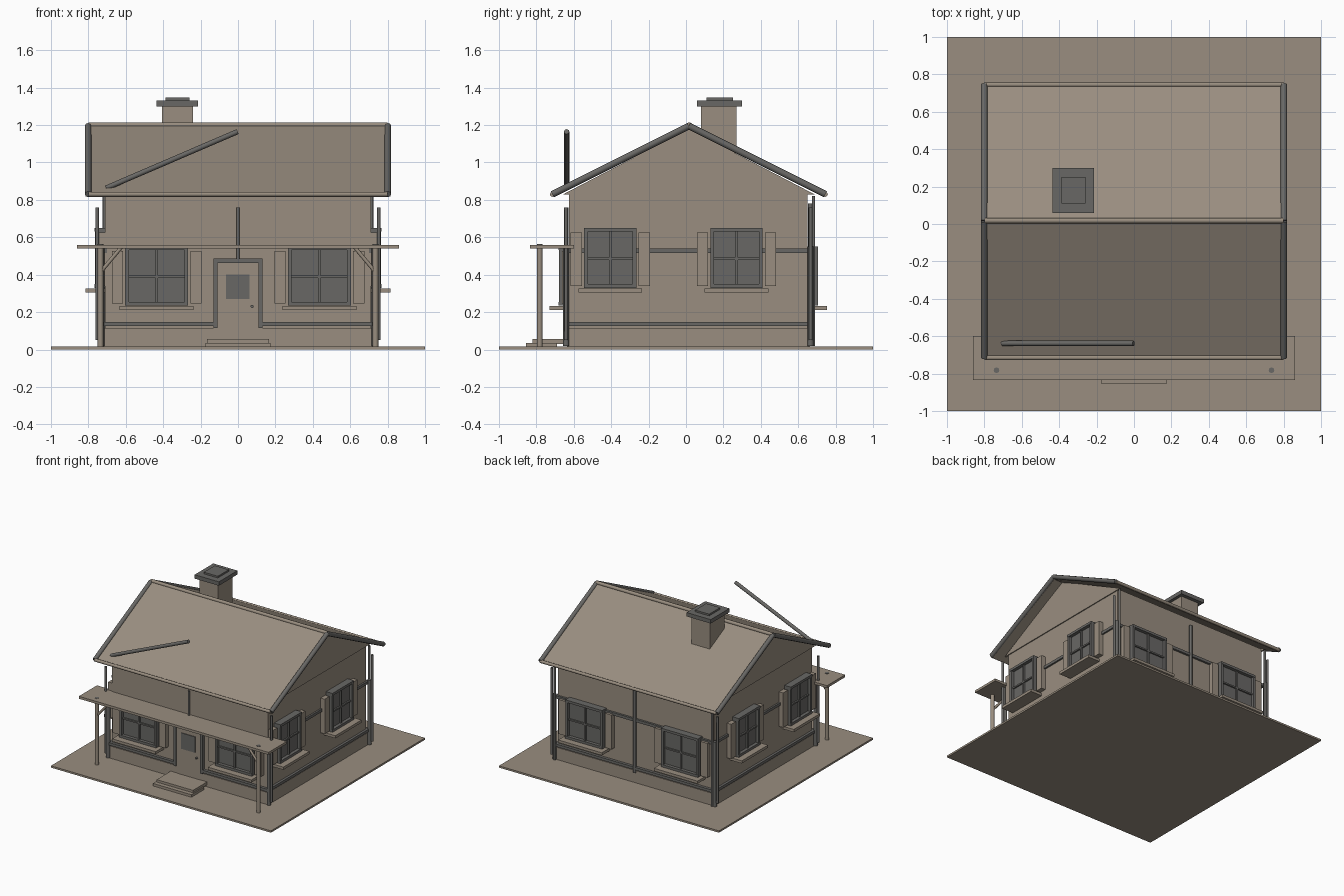
import bpy, bmesh, math
from mathutils import Vector, Matrix

if "Cube" in bpy.data.objects:
    bpy.data.objects.remove(bpy.data.objects["Cube"])


def material(name, rgb):
    m = bpy.data.materials.new(name)
    m.diffuse_color = (*rgb, 1)
    m.use_nodes = True
    m.node_tree.nodes["Principled BSDF"].inputs["Base Color"].default_value = m.diffuse_color
    return m


TAN = material("warm tan", (0.32, 0.27, 0.215))
DARK = material("dark grey", (0.14, 0.137, 0.13))


def finish(name, bm, mat):
    bmesh.ops.recalc_face_normals(bm, faces=bm.faces)
    me = bpy.data.meshes.new(name)
    bm.to_mesh(me)
    bm.free()
    me.materials.append(mat)
    ob = bpy.data.objects.new(name, me)
    bpy.context.collection.objects.link(ob)
    return ob


def box(name, mat, x, y, z, matrix=Matrix()):
    """Box given by its (low, high) range on each axis."""
    size = Matrix.Diagonal((x[1] - x[0], y[1] - y[0], z[1] - z[0], 1))
    mid = Matrix.Translation((sum(x) / 2, sum(y) / 2, sum(z) / 2))
    bm = bmesh.new()
    bmesh.ops.create_cube(bm, size=1, matrix=matrix @ mid @ size)
    return finish(name, bm, mat)


def prism(name, mat, outline, x0, x1):
    """Outline in (y, z) extruded along x."""
    bm = bmesh.new()
    face = bm.faces.new([bm.verts.new((x0, y, z)) for y, z in outline])
    new = bmesh.ops.extrude_face_region(bm, geom=[face])["geom"]
    bmesh.ops.translate(bm, vec=(x1 - x0, 0, 0),
                        verts=[v for v in new if isinstance(v, bmesh.types.BMVert)])
    return finish(name, bm, mat)


def rod(name, mat, a, b, r, sides=12):
    a, b = Vector(a), Vector(b)
    d = b - a
    m = Matrix.Translation((a + b) / 2) @ d.to_track_quat('Z', 'Y').to_matrix().to_4x4()
    bm = bmesh.new()
    bmesh.ops.create_cone(bm, cap_ends=True, segments=sides, radius1=r, radius2=r,
                          depth=d.length, matrix=m)
    ob = finish(name, bm, mat)
    for p in ob.data.polygons:
        p.use_smooth = len(p.vertices) == 4
    return ob


# Ground and house body
box("ground", TAN, (-1, 1), (-1, 1), (0, 0.015))
box("plinth", TAN, (-0.72, 0.72), (-0.637, 0.662), (0.01, 0.115))
prism("house_walls", TAN, [(-0.625, 0.01), (0.65, 0.01), (0.65, 0.845),
                           (0.015, 1.18), (-0.625, 0.845)], -0.71, 0.71)
for s in (-1, 1):
    prism("gable", TAN, [(-0.66, 0.828), (0.69, 0.828), (0.015, 1.18)], s * 0.705, s * 0.718)

# Roof: two slabs, dark barge rails on the slopes, tan ridge and eave trims
RIDGE = (0.015, 1.2)
for side, eave in (("front", (-0.715, 0.83)), ("back", (0.745, 0.83))):
    prism("roof_" + side, TAN, [eave, RIDGE, (RIDGE[0], RIDGE[1] - 0.025),
                                (eave[0], eave[1] - 0.015)], -0.795, 0.795)
    for s in (-1, 1):
        rod("barge_rail", DARK, (s * 0.801, eave[0], eave[1]),
            (s * 0.801, RIDGE[0], RIDGE[1] - 0.005), 0.018, 8)
    rod("eave_trim", TAN, (-0.8, *eave), (0.8, *eave), 0.013, 8)
rod("ridge_trim", TAN, (-0.8, 0.018, 1.2), (0.8, 0.018, 1.2), 0.015, 8)

# Chimney
box("chimney", TAN, (-0.405, -0.24), (0.08, 0.27), (1.0, 1.31))
box("chimney_cap", DARK, (-0.435, -0.215), (0.058, 0.3), (1.3, 1.332))
box("chimney_top", DARK, (-0.387, -0.26), (0.11, 0.252), (1.33, 1.346))


def window(place, w, z0, z1):
    """Window facing local -y, with its wall at local y = 0."""
    t = 0.02
    box("window_glass", DARK, (-w, w), (-0.03, 0.01), (z0, z1), place)
    for s in (-1, 1):
        box("window_jamb", DARK, sorted((s * w, s * (w - t))), (-0.055, 0), (z0, z1), place)
        a = w + 0.012
        box("shutter", TAN, sorted((s * a, s * (a + 0.06))), (-0.038, 0.01),
            (z0 + 0.01, z1 - 0.025), place)
    for z in (z0, z1 - t):
        box("window_rail", DARK, (-w, w), (-0.057, 0), (z, z + t), place)
    zm = (z0 + z1) / 2 - 0.005
    box("mullion", DARK, (-0.007, 0.007), (-0.042, 0), (z0, z1), place)
    box("glazing_bar", DARK, (-w, w), (-0.042, 0), (zm - 0.006, zm + 0.006), place)
    box("window_sill", TAN, (-w - 0.03, w + 0.03), (-0.105, 0), (z0 - 0.025, z0 - 0.003), place)


def place(x, y, degrees):
    return Matrix.Translation((x, y, 0)) @ Matrix.Rotation(math.radians(degrees), 4, 'Z')


for s in (-1, 1):
    window(place(s * 0.435, -0.625, 0), 0.168, 0.235, 0.552)
    window(place(s * 0.435, 0.65, 180), 0.168, 0.235, 0.552)
    for y in (-0.405, 0.27):
        window(place(s * 0.71, y, s * 90), 0.14, 0.33, 0.65)

# Wall mouldings: low band all round, stepping over the door, and a middle band
for s in (-1, 1):
    box("low_band_side", DARK, sorted((s * 0.70, s * 0.73)), (-0.645, 0.67), (0.125, 0.147))
    box("middle_band_side", DARK, sorted((s * 0.70, s * 0.724)), (-0.63, 0.66), (0.517, 0.54))
    box("low_band_front", DARK, sorted((s * 0.11, s * 0.73)), (-0.648, -0.62), (0.125, 0.147))
    box("door_jamb", DARK, sorted((s * 0.11, s * 0.132)), (-0.65, -0.62), (0.115, 0.487))
box("door_lintel", DARK, (-0.132, 0.132), (-0.65, -0.62), (0.463, 0.487))
box("low_band_back", DARK, (-0.73, 0.73), (0.645, 0.673), (0.125, 0.147))
box("middle_band_back", DARK, (-0.72, 0.72), (0.645, 0.667), (0.517, 0.54))

# Corner posts and centre battens
for s in (-1, 1):
    for y in (-0.641, 0.666):
        rod("corner_post", DARK, (s * 0.73, y, 0.02), (s * 0.73, y, 0.55), 0.016, 8)
        rod("corner_pipe", DARK, (s * 0.753, y, 0.05), (s * 0.753, y, 0.76), 0.01, 8)
    rod("back_pipe", DARK, (s * 0.715, 0.682, 0.02), (s * 0.715, 0.682, 0.82), 0.009, 8)
rod("front_batten", DARK, (0, -0.636, 0.48), (0, -0.636, 0.76), 0.009, 8)
rod("back_batten", DARK, (0, 0.665, 0.1), (0, 0.665, 0.78), 0.012, 8)

# Door and step
box("door", TAN, (-0.11, 0.11), (-0.64, -0.62), (0.04, 0.465))
box("door_window", DARK, (-0.065, 0.062), (-0.646, -0.63), (0.27, 0.4))
rod("door_knob", DARK, (0.075, -0.63, 0.23), (0.075, -0.655, 0.23), 0.008)
box("lower_step", TAN, (-0.175, 0.175), (-0.855, -0.69), (0.012, 0.036))
box("upper_step", TAN, (-0.165, 0.165), (-0.82, -0.63), (0.03, 0.056))

# Porch roof with posts and braces
box("porch_roof", TAN, (-0.862, 0.862), (-0.835, -0.6), (0.54, 0.56))
for s in (-1, 1):
    rod("porch_post", TAN, (s * 0.735, -0.782, 0.01), (s * 0.735, -0.782, 0.545), 0.015)
    rod("porch_post_peg", DARK, (s * 0.735, -0.782, 0.55), (s * 0.735, -0.782, 0.563), 0.015)
    rod("porch_brace", TAN, (s * 0.73, -0.782, 0.42), (s * 0.625, -0.782, 0.545), 0.01, 8)

# Loose pole above the front slope
rod("loose_pole", DARK, (-0.705, -0.638, 0.863), (-0.002, -0.638, 1.165), 0.014)
